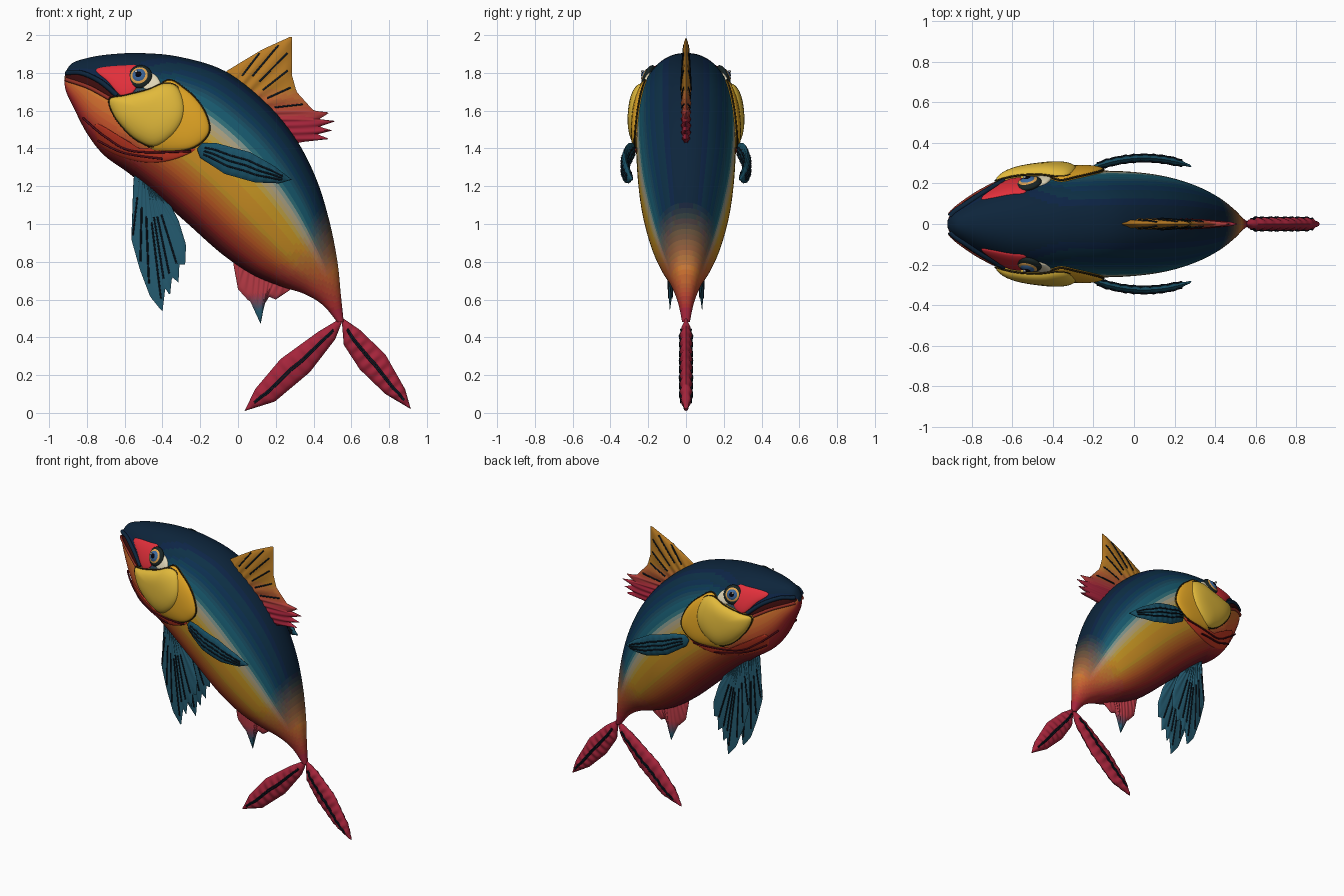
import bpy, bmesh, math
from mathutils import Vector, Matrix

if "Cube" in bpy.data.objects:
    bpy.data.objects.remove(bpy.data.objects["Cube"])

P = 2.2  # superellipse power of the body section
mats = {}
clamp = lambda v: max(0.0, min(1.0, v))

def mat(c):
    key = tuple(round(v * 25) / 25 for v in c)
    if key not in mats:
        m = bpy.data.materials.new("paint")
        m.diffuse_color = [v ** 2.2 for v in key] + [1]
        m.use_nodes = True
        m.node_tree.nodes["Principled BSDF"].inputs["Base Color"].default_value = m.diffuse_color
        mats[key] = m
    return mats[key]

def mix(a, b, k):
    return tuple(p + (q - p) * k for p, q in zip(a, b))

def ramp(stops, f):
    for (f0, a), (f1, b) in zip(stops, stops[1:]):
        if f <= f1:
            return mix(a, b, clamp((f - f0) / (f1 - f0)))
    return stops[-1][1]

def spline(pts, t, closed=False):
    n = len(pts)
    i = int(t) if closed else min(int(t), n - 2)
    g = lambda k: pts[k % n] if closed else pts[max(0, min(n - 1, k))]
    u = t - i
    return [b + .5 * u * (c - a + u * (2*a - 5*b + 4*c - d + u * (3*(b - c) + d - a)))
            for a, b, c, d in zip(g(i - 1), g(i), g(i + 1), g(i + 2))]

def resample(pts, n):
    d = [0]
    for a, b in zip(pts, pts[1:]):
        d.append(d[-1] + math.dist(a, b))
    out = []
    for k in range(n):
        s = d[-1] * k / (n - 1)
        i = next((i for i in range(len(pts) - 1) if s <= d[i + 1]), len(pts) - 2)
        out.append(mix(pts[i], pts[i + 1], (s - d[i]) / (d[i + 1] - d[i])))
    return out

def loft(name, rings, colour):
    """Skin closed rings; colour(i, j) gives each face its paint."""
    bm = bmesh.new()
    me = bpy.data.meshes.new(name)
    slots = {}
    def slot(c):
        m = mat(c)
        if m not in slots:
            slots[m] = len(slots)
            me.materials.append(m)
        return slots[m]
    vs = [[bm.verts.new(p) for p in r] for r in rings]
    n = len(rings[0])
    for i in range(len(vs) - 1):
        for j in range(n):
            k = (j + 1) % n
            bm.faces.new((vs[i][j], vs[i][k], vs[i+1][k], vs[i+1][j])).material_index = slot(colour(i, j))
    for i in (0, len(vs) - 1):
        bm.faces.new(vs[i]).material_index = slot(colour(min(i, len(vs) - 2), 0))
    bmesh.ops.remove_doubles(bm, verts=bm.verts, dist=1e-5)
    bmesh.ops.recalc_face_normals(bm, faces=bm.faces)
    bm.to_mesh(me)
    bm.free()
    ob = bpy.data.objects.new(name, me)
    bpy.context.collection.objects.link(ob)
    bpy.ops.object.select_all(action='DESELECT')
    ob.select_set(True)
    bpy.context.view_layer.objects.active = ob
    bpy.ops.object.shade_smooth_by_angle(angle=math.radians(50))
    return ob

def tubes(name, paths, radius, colour):
    cu = bpy.data.curves.new(name, 'CURVE')
    cu.dimensions = '3D'
    cu.bevel_depth, cu.bevel_resolution, cu.use_fill_caps = radius, 1, True
    for path in paths:
        sp = cu.splines.new('POLY')
        sp.points.add(len(path) - 1)
        for q, p in zip(sp.points, path):
            q.co = (*p, 1)
    cu.materials.append(mat(colour))
    bpy.context.collection.objects.link(bpy.data.objects.new(name, cu))

# Body sections from snout to tail: top x, z, bottom x, z, half width
SEC = [(-.915, 1.80, -.92, 1.76, .02), (-.88, 1.85, -.91, 1.70, .055), (-.80, 1.878, -.87, 1.615, .105),
       (-.69, 1.897, -.80, 1.48, .165), (-.52, 1.905, -.71, 1.365, .22), (-.31, 1.885, -.58, 1.27, .25),
       (-.07, 1.81, -.44, 1.155, .262), (.145, 1.645, -.27, 1.005, .26), (.30, 1.46, -.09, .845, .24),
       (.41, 1.25, .07, .735, .20), (.48, 1.03, .21, .675, .15), (.525, .81, .35, .63, .09),
       (.545, .62, .45, .57, .045), (.56, .48, .525, .48, .02)]
SIDE = [(0, (.06, .16, .25)), (.14, (.09, .22, .32)), (.30, (.13, .40, .48)), (.35, (.66, .66, .58)),
        (.41, (.74, .66, .42)), (.46, (.80, .60, .17)), (.66, (.78, .55, .17)), (.78, (.74, .34, .18)),
        (.9, (.62, .19, .18)), (1, (.34, .10, .14))]
HEAD = [(0, (.06, .16, .25)), (.43, (.07, .18, .27)), (.47, (.86, .50, .20)), (.75, (.84, .36, .20)),
        (.9, (.76, .20, .20)), (1, (.55, .13, .17))]
NT, NA = 104, 96

def body_y(x, z):
    lo, hi = 0, len(SEC) - 1.001
    for _ in range(24):
        t = (lo + hi) / 2
        a, b, c, d, w = spline(SEC, t)
        if (c - a) * (z - b) - (d - b) * (x - a) > 0:
            lo = t
        else:
            hi = t
    f = ((x - a) * (c - a) + (z - b) * (d - b)) / ((c - a) ** 2 + (d - b) ** 2)
    return w * max(0, 1 - abs(2 * f - 1) ** P) ** (1 / P)

def body_colour(i, j):
    t = (i + .5) / NT * (len(SEC) - 1)
    ca = math.cos(2 * math.pi * (j + .5) / NA)
    f = (1 - math.copysign(abs(ca) ** (2 / P), ca)) / 2
    c = mix(ramp(SIDE, f), ramp(HEAD, f), clamp((5.2 - t) / 1.2))
    c = mix(c, mix((.80, .48, .22), (.68, .18, .2), f), clamp((t - 9.6) / 1.6))
    return mix(c, (.65, .17, .22), clamp((t - 11.2) / 1.2))

rings = []
for i in range(NT + 1):
    a, b, c, d, w = spline(SEC, i / NT * (len(SEC) - 1))
    ring = []
    for j in range(NA):
        co, si = math.cos(2 * math.pi * j / NA), math.sin(2 * math.pi * j / NA)
        f = (1 - math.copysign(abs(co) ** (2 / P), co)) / 2
        ring.append((a + (c - a) * f, w * math.copysign(abs(si) ** (2 / P), si), b + (d - b) * f))
    rings.append(ring)
loft("body", rings, body_colour)

# Fins: lens-thick sheets between two edge lines
def fin(name, base, tip, thick, colour, yf=lambda x, z: 0, leaf=False, rays=(), nu=80, nv=12):
    A, B = resample(base, nu), resample(tip, nu)
    def point(i, v, side, extra=0):
        x, z = mix(A[i], B[i], v)
        u = i / (nu - 1)
        th = thick * clamp(6 * min(u, 1 - u)) ** .5 * max(0, 4 * v * (1 - v) if leaf else 1 - v * v) ** .5
        th *= .88 + .12 * math.cos(u * 70)
        return (x, yf(x, z) + side * (th + extra), z)
    vs = [k / nv for k in range(nv + 1)]
    rings = [[point(i, v, 1) for v in vs] + [point(i, v, -1) for v in vs[::-1]] for i in range(nu)]
    loft(name, rings, lambda i, j: colour(rings[i][j][0], rings[i][j][2]))
    if leaf and rays:
        paths = [[point(i, v, s, .001) for i in range(8, nu - 8, 3)] for v in rays for s in (1, -1)]
    else:
        paths = [[point(int(r * (nu - 1)), .3 + .06 * k, s, .001) for k in range(11)] for r in rays for s in (1, -1)]
    if paths:
        tubes(name + "_rays", paths, .005, (.1, .12, .16))

BLUE, RED = (.16, .36, .45), (.66, .18, .24)
fin("dorsal_fin", [(-.08, 1.77), (.1, 1.63), (.29, 1.41)],
    [(-.06, 1.81), (.03, 1.865), (.13, 1.925), (.285, 1.995), (.285, 1.79), (.31, 1.70), (.40, 1.6), (.485, 1.59),
     (.43, 1.555), (.52, 1.545), (.43, 1.515), (.50, 1.495), (.42, 1.475), (.485, 1.45), (.30, 1.43)],
    .027, lambda x, z: mix(RED, (.72, .46, .18), clamp((z - 1.55) / .17)), rays=(.15, .22, .3, .36, .42, .5))
fin("anal_fin", [(-.02, .82), (.27, .68)],
    [(-.025, .79), (0, .655), (.05, .6), (.065, .59), (.12, .47), (.14, .575), (.165, .615), (.2, .6), (.275, .65)],
    .022, lambda x, z: mix(BLUE, (.72, .22, .27), clamp((z - .53) / .1)))
fin("tail_fin_lower", [(.55, .505), (.425, .43), (.225, .285), (.09, .125), (.035, .01)],
    [(.55, .48), (.515, .39), (.38, .215), (.195, .06), (.035, .01)], .033, lambda x, z: RED, leaf=True, rays=(.47, .54))
fin("tail_fin_upper", [(.55, .505), (.645, .44), (.78, .31), (.885, .125), (.915, .02)],
    [(.55, .48), (.56, .36), (.645, .23), (.78, .1), (.915, .02)], .033, lambda x, z: RED, leaf=True, rays=(.47, .54))

# Plates that hug the body side
def plate(name, outline, height, colour, s, n=64):
    pts = [spline(outline, k / n * len(outline), True) for k in range(n)]
    cx, cz = (sum(p[k] for p in pts) / n for k in (0, 1))
    rings = []
    for r in (1.0, 1, .97, .92, .85, .75, .6, .45, .3, .15, .03):
        lift = -.02 if not rings else height * (.3 + .7 * math.sqrt(1 - r ** 4))
        rings.append([])
        for p in pts:
            x, z = cx + (p[0] - cx) * r, cz + (p[1] - cz) * r
            rings[-1].append((x, s * (body_y(x, z) + lift), z))
    loft(name, rings, lambda i, j: colour)
    return rings[1]

def surface_line(pts, s, lift):
    return [(x, s * (body_y(x, z) + lift), z) for x, z in (spline(pts, k / 24 * (len(pts) - 1)) for k in range(25))]

def ball(name, loc, rot, size, colour):
    bm = bmesh.new()
    bmesh.ops.create_uvsphere(bm, u_segments=32, v_segments=16, radius=1,
                              matrix=Matrix.Translation(loc) @ rot @ Matrix.Diagonal((*size, 1)))
    me = bpy.data.meshes.new(name)
    bm.to_mesh(me)
    bm.free()
    me.materials.append(mat(colour))
    me.polygons.foreach_set("use_smooth", [True] * len(me.polygons))
    bpy.context.collection.objects.link(bpy.data.objects.new(name, me))

for s, tag in ((-1, "_near"), (1, "_far")):
    # Gill covers, cheek and face patches
    edge = [plate("gill_cover" + tag, [(-.39, 1.755), (-.28, 1.715), (-.19, 1.62), (-.15, 1.51), (-.185, 1.44),
            (-.265, 1.395), (-.385, 1.385), (-.47, 1.405), (-.52, 1.55)], .03, (.88, .65, .17), s)]
    edge.append(plate("cheek" + tag, [(-.68, 1.66), (-.6, 1.68), (-.48, 1.71), (-.39, 1.745), (-.32, 1.725),
            (-.285, 1.635), (-.295, 1.545), (-.35, 1.465), (-.44, 1.41), (-.53, 1.44), (-.6, 1.5), (-.66, 1.58)],
            .055, (.90, .74, .25), s))
    edge.append(plate("throat_fold" + tag, [(-.75, 1.53), (-.6, 1.45), (-.47, 1.385), (-.23, 1.40), (-.33, 1.345),
            (-.47, 1.325), (-.62, 1.355), (-.73, 1.42)], .014, (.80, .24, .18), s))
    tubes("plate_edges" + tag, [e + e[:1] for e in edge[:2]], .005, (.2, .14, .1))
    plate("face_patch" + tag, [(-.75, 1.82), (-.6, 1.84), (-.53, 1.83), (-.54, 1.72), (-.61, 1.675), (-.69, 1.755)],
          .012, (.90, .20, .22), s)
    plate("eye_corner" + tag, [(-.5, 1.80), (-.44, 1.79), (-.41, 1.74), (-.44, 1.715), (-.5, 1.72)], .014, (.9, .85, .7), s)
    # Mouth slit, lips and throat creases
    plate("mouth" + tag, [(-.905, 1.795), (-.83, 1.79), (-.73, 1.745), (-.645, 1.675), (-.68, 1.675), (-.78, 1.73),
          (-.9, 1.765)], .008, (.25, .08, .1), s)
    tubes("upper_lip" + tag, [surface_line([(-.905, 1.80), (-.83, 1.80), (-.73, 1.755), (-.64, 1.68)], s, .004)], .014, (.08, .16, .22))
    tubes("lower_lip" + tag, [surface_line([(-.908, 1.765), (-.79, 1.725), (-.68, 1.665)], s, .002)], .012, (.55, .2, .14))
    tubes("throat_creases" + tag, [surface_line([(-.82, 1.56), (-.7, 1.46), (-.55, 1.385), (-.25, 1.385)], s, .014),
          surface_line([(-.74, 1.44), (-.6, 1.375), (-.4, 1.345)], s, .014)], .006, (.3, .1, .12))
    # Eye
    look = Vector((-.25, s, .45)).normalized()
    rot = look.to_track_quat('Z', 'Y').to_matrix().to_4x4()
    eye = Vector((-.52, s * (body_y(-.52, 1.78) + .002), 1.78))
    for nm, r, h, c in (("rim", .066, .024, (.12, .14, .18)), ("ring", .058, .029, (.86, .66, .3)),
                        ("iris", .047, .035, (.22, .42, .6)), ("pupil", .029, .040, (.03, .05, .1))):
        ball("eye_" + nm + tag, eye, rot, (r, r, h), c)
    ball("eye_glint" + tag, eye + look * .036 + Vector((-.012, 0, .014)), rot, (.008, .008, .006), (.95, .95, .95))
    # Paired fins
    fin("pectoral_fin" + tag, [(-.215, 1.40), (-.19, 1.43), (-.12, 1.43), (.065, 1.38), (.195, 1.305), (.285, 1.235)],
        [(-.215, 1.39), (-.2, 1.35), (-.07, 1.265), (.09, 1.22), (.22, 1.215), (.285, 1.235)], .018,
        lambda x, z: (.13, .31, .40), lambda x, z: s * (.325 - .75 * (x - .05) ** 2), leaf=True, rays=(.3, .5, .7))
    fin("pelvic_fin" + tag, [(-.55, 1.27), (-.4, 1.14)],
        [(-.555, 1.2), (-.56, 1.05), (-.565, .92), (-.52, .76), (-.465, .615), (-.40, .535), (-.385, .66), (-.36, .62),
         (-.35, .72), (-.315, .69), (-.31, .79), (-.28, .78), (-.275, .89), (-.315, 1.02), (-.385, 1.155)],
        .016, lambda x, z: BLUE, lambda x, z: s * (.085 - .03 * (z - .55)), rays=(.2, .3, .38, .46, .54, .62, .7))
